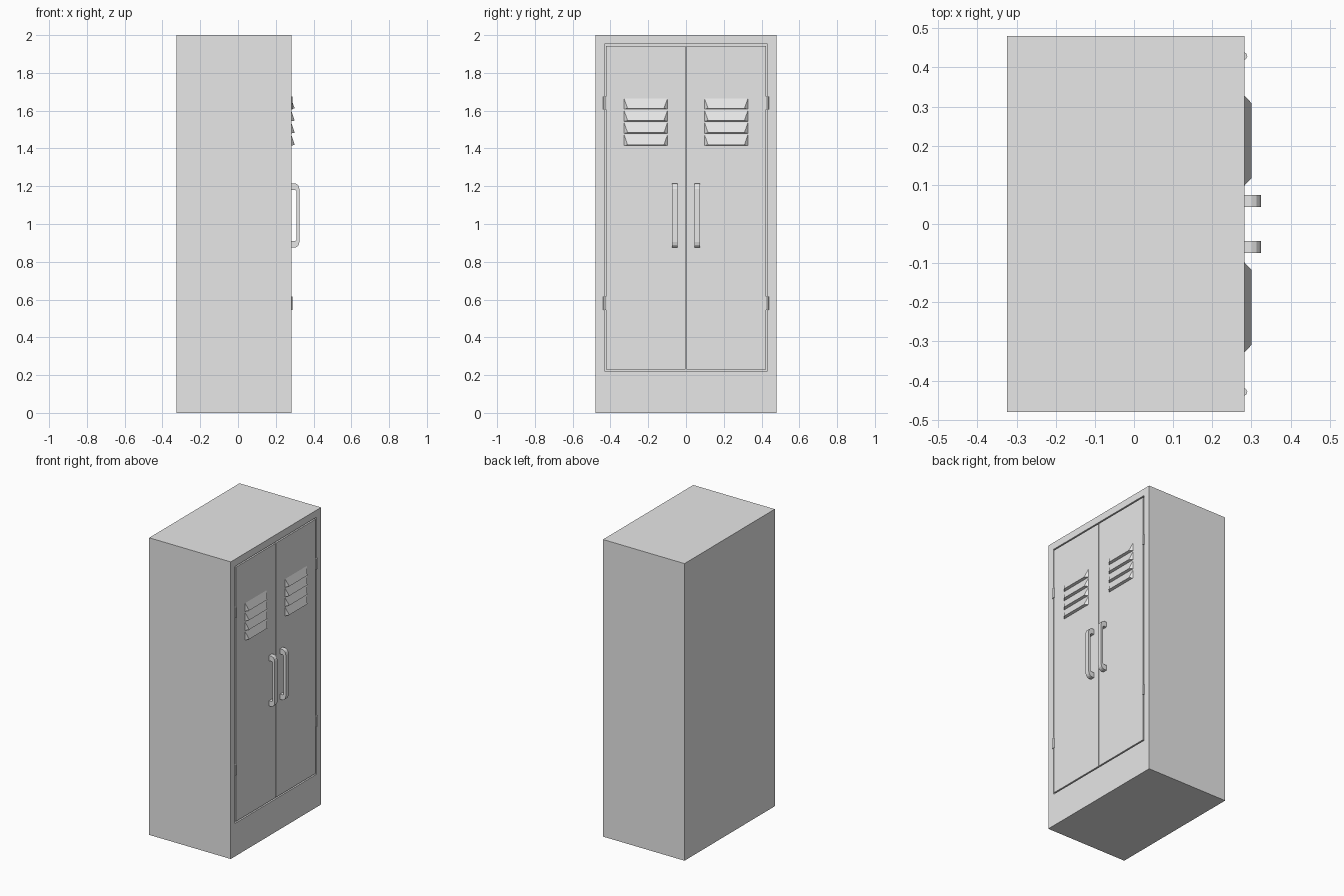
import bpy
import bmesh
from mathutils import Matrix, Vector

old = bpy.data.objects.get("Cube")
if old:
    bpy.data.objects.remove(old, do_unlink=True)

grey = bpy.data.materials.new("painted grey metal")
grey.use_nodes = True
grey.diffuse_color = (0.8, 0.8, 0.8, 1)
grey.node_tree.nodes["Principled BSDF"].inputs["Base Color"].default_value = (0.8, 0.8, 0.8, 1)

FRONT = 0.282             # x of the door face
BACK = -0.325
HALF = 0.48               # half width
HEIGHT = 2.0
OPEN_Y, OPEN_LOW, OPEN_HIGH = 0.432, 0.222, 1.952
GAP = 0.009
DEPTH = 0.02


def finish(name, bm):
    bmesh.ops.recalc_face_normals(bm, faces=bm.faces)
    mesh = bpy.data.meshes.new(name)
    bm.to_mesh(mesh)
    bm.free()
    mesh.materials.append(grey)
    obj = bpy.data.objects.new(name, mesh)
    bpy.context.collection.objects.link(obj)
    return obj


def box(low, high):
    bm = bmesh.new()
    low, high = Vector(low), Vector(high)
    size = high - low
    matrix = Matrix.Translation((low + high) / 2) @ Matrix.Diagonal((*size, 1))
    bmesh.ops.create_cube(bm, size=1, matrix=matrix)
    return bm


def extrude_profile(bm, points, y0, y1):
    """Extrude an x-z outline along y."""
    face = bm.faces.new([bm.verts.new((x, y0, z)) for x, z in points])
    made = bmesh.ops.extrude_face_region(bm, geom=[face])["geom"]
    verts = [v for v in made if isinstance(v, bmesh.types.BMVert)]
    bmesh.ops.translate(bm, verts=verts, vec=(0, y1 - y0, 0))


# Cabinet body with a shallow door opening
bm = box((BACK, -HALF, 0), (FRONT, HALF, HEIGHT))
bm.faces.ensure_lookup_table()
front = max(bm.faces, key=lambda f: f.calc_center_median().x)
bmesh.ops.inset_individual(bm, faces=[front], thickness=0.04)
for v in front.verts:
    v.co.y = OPEN_Y if v.co.y > 0 else -OPEN_Y
    v.co.z = OPEN_HIGH if v.co.z > HEIGHT / 2 else OPEN_LOW
made = bmesh.ops.extrude_face_region(bm, geom=[front])["geom"]
bmesh.ops.translate(bm, verts=[v for v in made if isinstance(v, bmesh.types.BMVert)],
                    vec=(-DEPTH, 0, 0))
if front.is_valid:
    bmesh.ops.delete(bm, geom=[front], context="FACES_ONLY")
finish("cabinet_body", bm)

# Side outline of a pull handle, mirrored about its middle height
MID = 1.045
outer = [(FRONT - 0.002, 0.17), (0.302, 0.17), (0.313, 0.165), (0.321, 0.155), (0.325, 0.14)]
inner = [(0.309, 0.129), (0.304, 0.135), (FRONT - 0.002, 0.135)]
upper_out = [(x, MID + h) for x, h in outer]
lower_out = [(x, MID - h) for x, h in reversed(outer)]
lower_in = [(x, MID - h) for x, h in reversed(inner)]
upper_in = [(x, MID + h) for x, h in inner]
handle_outline = upper_out + lower_out + lower_in[::1] + upper_in

for side, s in (("left", 1), ("right", -1)):
    # Door panel
    ys = sorted((s * 0.003, s * (OPEN_Y - GAP)))
    finish(side + "_door", box((FRONT - DEPTH, ys[0], OPEN_LOW + GAP),
                               (FRONT, ys[1], OPEN_HIGH - GAP)))

    # Pull handle
    bm = bmesh.new()
    extrude_profile(bm, handle_outline, s * 0.044, s * 0.074)
    finish(side + "_handle", bm)

    # Four pressed vent louvres, tapering outwards to the lower lip
    bm = bmesh.new()
    for i in range(4):
        low = 1.415 + i * 0.0643
        top = low + (0.056 if i == 3 else 0.058)
        rim = [(FRONT, s * 0.098, low), (FRONT, s * 0.328, low),
               (FRONT, s * 0.328, top), (FRONT, s * 0.098, top)]
        a, b, c, d = [bm.verts.new(p) for p in rim]
        e = bm.verts.new((0.3, s * 0.117, low + 0.004))
        f = bm.verts.new((0.3, s * 0.309, low + 0.004))
        for loop in ((a, b, f, e), (e, f, c, d), (b, c, f), (a, e, d), (a, d, c, b)):
            bm.faces.new(loop)
    finish(side + "_vent_louvres", bm)

    # Hinge barrels
    for place, z in (("upper", 1.641), ("lower", 0.581)):
        bm = bmesh.new()
        bmesh.ops.create_cone(bm, cap_ends=True, segments=8, radius1=0.0105, radius2=0.0105,
                              depth=0.07, matrix=Matrix.Translation((FRONT - 0.003, s * 0.429, z)))
        finish(side + "_" + place + "_hinge", bm)
